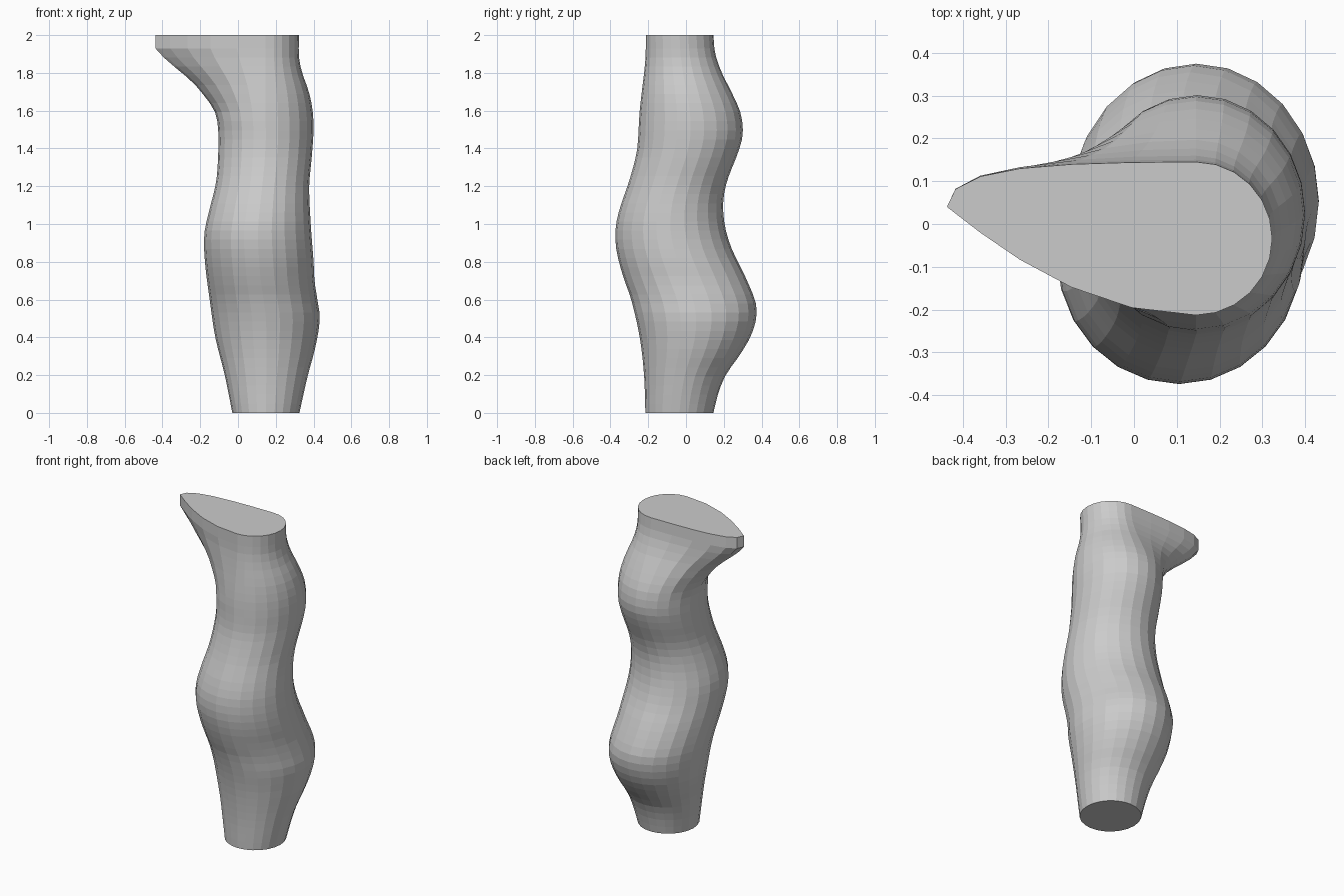
import bpy, bmesh, math

if "Cube" in bpy.data.objects:
    bpy.data.objects.remove(bpy.data.objects["Cube"])

SIDES = 24

# Silhouette profiles as (height, offset) points
LEFT = [(0, -.03), (.2, -.07), (.4, -.12), (.6, -.15), (.8, -.175), (.95, -.178), (1.1, -.145),
        (1.2, -.12), (1.3, -.108), (1.5, -.105), (1.6, -.125), (1.68, -.18), (1.75, -.24),
        (1.87, -.38), (1.93, -.437), (2, -.437)]
RIGHT = [(0, .325), (.2, .37), (.35, .41), (.5, .433), (.6, .42), (.7, .405), (.8, .4), (1, .385),
         (1.2, .377), (1.35, .39), (1.5, .4), (1.6, .395), (1.7, .375), (1.8, .34), (1.88, .323), (2, .323)]
FRONT = [(0, -.215), (.2, -.222), (.4, -.245), (.6, -.29), (.7, -.325), (.8, -.355), (.9, -.373),
         (1, -.37), (1.1, -.345), (1.2, -.31), (1.3, -.28), (1.4, -.258), (1.6, -.245), (1.87, -.215), (2, -.213)]
BACK = [(0, .145), (.1, .17), (.2, .21), (.3, .28), (.4, .34), (.5, .372), (.58, .37), (.65, .345),
        (.75, .3), (.85, .25), (.95, .215), (1.05, .198), (1.15, .2), (1.25, .225), (1.35, .265),
        (1.45, .297), (1.52, .3), (1.6, .285), (1.7, .24), (1.8, .19), (1.9, .155), (2, .145)]


def sample(profile, z):
    """Smooth (Hermite) interpolation along a profile."""
    n = len(profile)
    i = next((k for k in range(n - 1) if z <= profile[k + 1][0]), n - 2)

    def slope(k):
        a, b = profile[max(k - 1, 0)], profile[min(k + 1, n - 1)]
        return (b[1] - a[1]) / (b[0] - a[0])

    (z0, v0), (z1, v1) = profile[i], profile[i + 1]
    h = z1 - z0
    t = (z - z0) / h
    return ((2*t**3 - 3*t*t + 1) * v0 + (t**3 - 2*t*t + t) * h * slope(i)
            + (3*t*t - 2*t**3) * v1 + (t**3 - t*t) * h * slope(i + 1))


def section(z):
    """Rounded section that turns into a teardrop towards the spout."""
    x0, x1, y0, y1 = (sample(p, z) for p in (LEFT, RIGHT, FRONT, BACK))
    cx, cy = (x0 + x1) / 2, (y0 + y1) / 2
    if z > 1.5:
        cx = max(cx, .145)
    tear = min(max((z - 1.55) / .35, 0), 1)
    points = []
    for k in range(SIDES):
        a = 2 * math.pi * k / SIDES
        c, s = math.cos(a), math.sin(a)
        ry = (y1 - y0) / 2
        if c >= 0:
            points.append((cx + (x1 - cx) * c, cy + ry * s, z))
        else:
            power = 1 + 1.1 * tear if s < 0 else 1
            y = cy + math.copysign(abs(s) ** power, s) * ry + tear * (.04 - cy) * c * c
            points.append((cx + (cx - x0) * c, y, z))
    return points


# Body lofted through the sections, with flat caps
heights = [1.93 * i / 40 for i in range(41)] + [2.0]
bm = bmesh.new()
rings = [[bm.verts.new(p) for p in section(z)] for z in heights]
for low, high in zip(rings, rings[1:]):
    for k in range(SIDES):
        j = (k + 1) % SIDES
        bm.faces.new((low[k], low[j], high[j], high[k]))
bm.faces.new(rings[0][::-1])
bm.faces.new(rings[-1])
mesh = bpy.data.meshes.new("body")
bm.to_mesh(mesh)
bm.free()

grey = bpy.data.materials.new("light grey")
grey.diffuse_color = (.6, .6, .6, 1)
grey.use_nodes = True
grey.node_tree.nodes["Principled BSDF"].inputs["Base Color"].default_value = grey.diffuse_color
mesh.materials.append(grey)
body = bpy.data.objects.new("body", mesh)
bpy.context.collection.objects.link(body)
